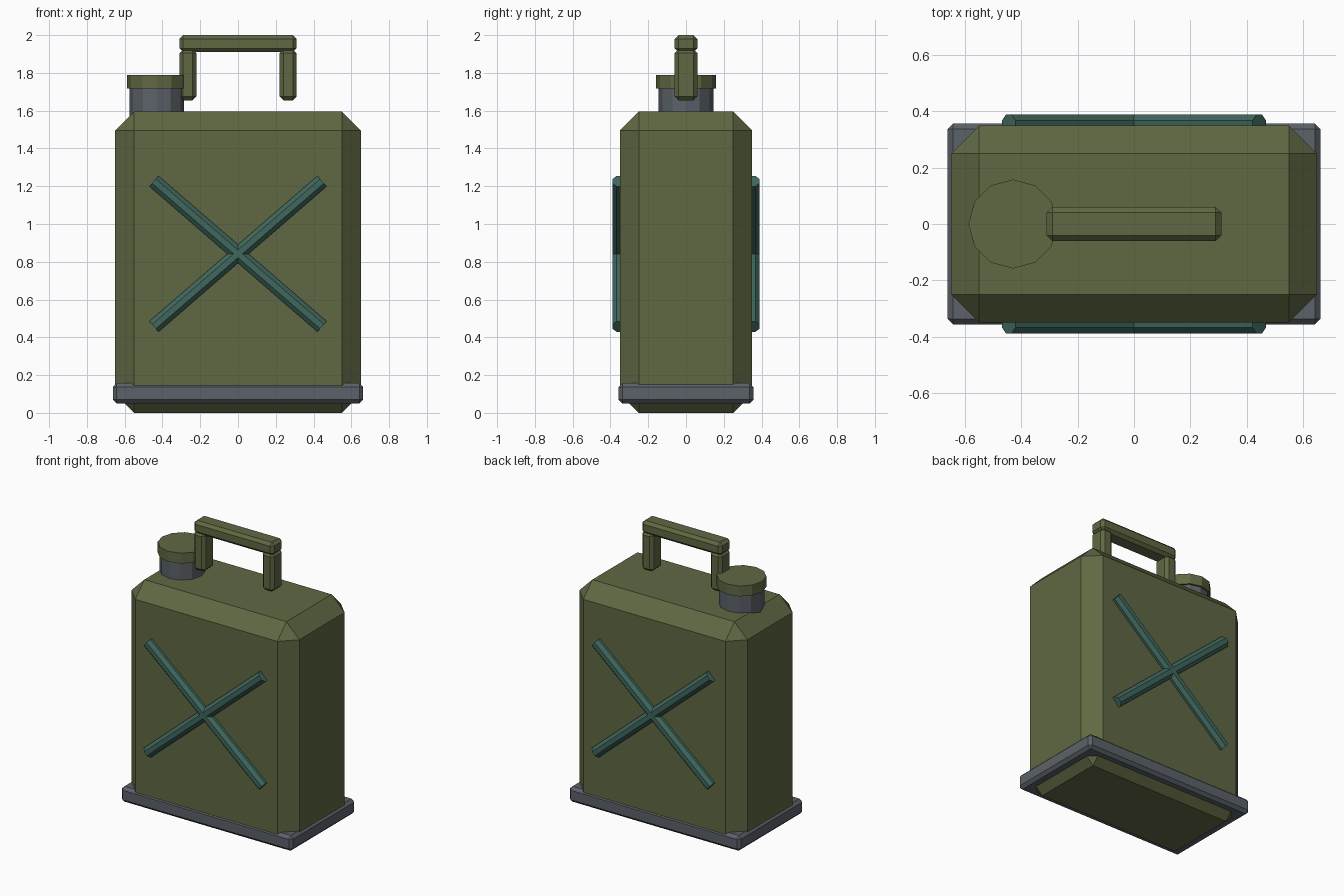
import bpy
import math
from mathutils import Vector

if "Cube" in bpy.data.objects:
    bpy.data.objects.remove(bpy.data.objects["Cube"])


def material(name, rgb):
    m = bpy.data.materials.new(name)
    m.diffuse_color = (*rgb, 1)
    m.use_nodes = True
    m.node_tree.nodes["Principled BSDF"].inputs["Base Color"].default_value = m.diffuse_color
    return m


OLIVE = material("olive_paint", (0.115, 0.138, 0.056))
STEEL = material("dark_steel", (0.105, 0.122, 0.14))
TEAL = material("teal_paint", (0.05, 0.135, 0.11))


def box(name, x, y, z, bevel, mat):
    """Box spanning the given (min, max) ranges with one flat chamfer on every edge."""
    spans = (x, y, z)
    bpy.ops.mesh.primitive_cube_add(size=1, location=[(a + b) / 2 for a, b in spans])
    ob = bpy.context.object
    ob.name = name
    ob.scale = [b - a for a, b in spans]
    bpy.ops.object.transform_apply(location=False, rotation=False, scale=True)
    mod = ob.modifiers.new("chamfer", 'BEVEL')
    mod.width = bevel
    mod.segments = 1
    ob.data.materials.append(mat)
    return ob


def rod(name, start, end, radius, sides, mat, spin=0.0):
    """Flat-shaded cylinder between two points."""
    start, end = Vector(start), Vector(end)
    axis = end - start
    bpy.ops.mesh.primitive_cylinder_add(vertices=sides, radius=radius, depth=axis.length)
    ob = bpy.context.object
    ob.name = name
    # spin the section about its own axis before tilting the rod in the xz plane
    ob.rotation_euler = (0, math.atan2(axis.x, axis.z), 0)
    ob.location = (start + end) / 2
    for v in ob.data.vertices:
        c, s = math.cos(spin), math.sin(spin)
        px, py = v.co.x, v.co.y
        v.co.x, v.co.y = c * px - s * py, s * px + c * py
    ob.data.materials.append(mat)
    return ob


# Can body and base band
box("can_body", (-0.65, 0.65), (-0.35, 0.35), (0, 1.595), 0.10, OLIVE)
box("base_band", (-0.663, 0.663), (-0.357, 0.357), (0.05, 0.157), 0.02, STEEL)

# Handle: grip on two short posts
box("handle_grip", (-0.31, 0.31), (-0.06, 0.06), (1.91, 2.0), 0.02, OLIVE)
for side, label in ((-1, "left"), (1, "right")):
    x = sorted((side * 0.22, side * 0.31))
    box("handle_post_" + label, x, (-0.06, 0.06), (1.655, 1.925), 0.02, OLIVE)

# Spout and cap
rod("spout", (-0.43, 0, 1.57), (-0.43, 0, 1.73), 0.145, 12, STEEL)
rod("spout_cap", (-0.43, 0, 1.717), (-0.43, 0, 1.79), 0.158, 12, OLIVE)

# Crossed stiffening ribs on front and back
for y, face in ((-0.352, "front"), (0.352, "back")):
    for s, label in ((1, "rising"), (-1, "falling")):
        rod(f"{face}_rib_{label}", (-s * 0.445, y, 0.457), (s * 0.445, y, 1.227),
            0.04, 8, TEAL, math.pi / 8)
